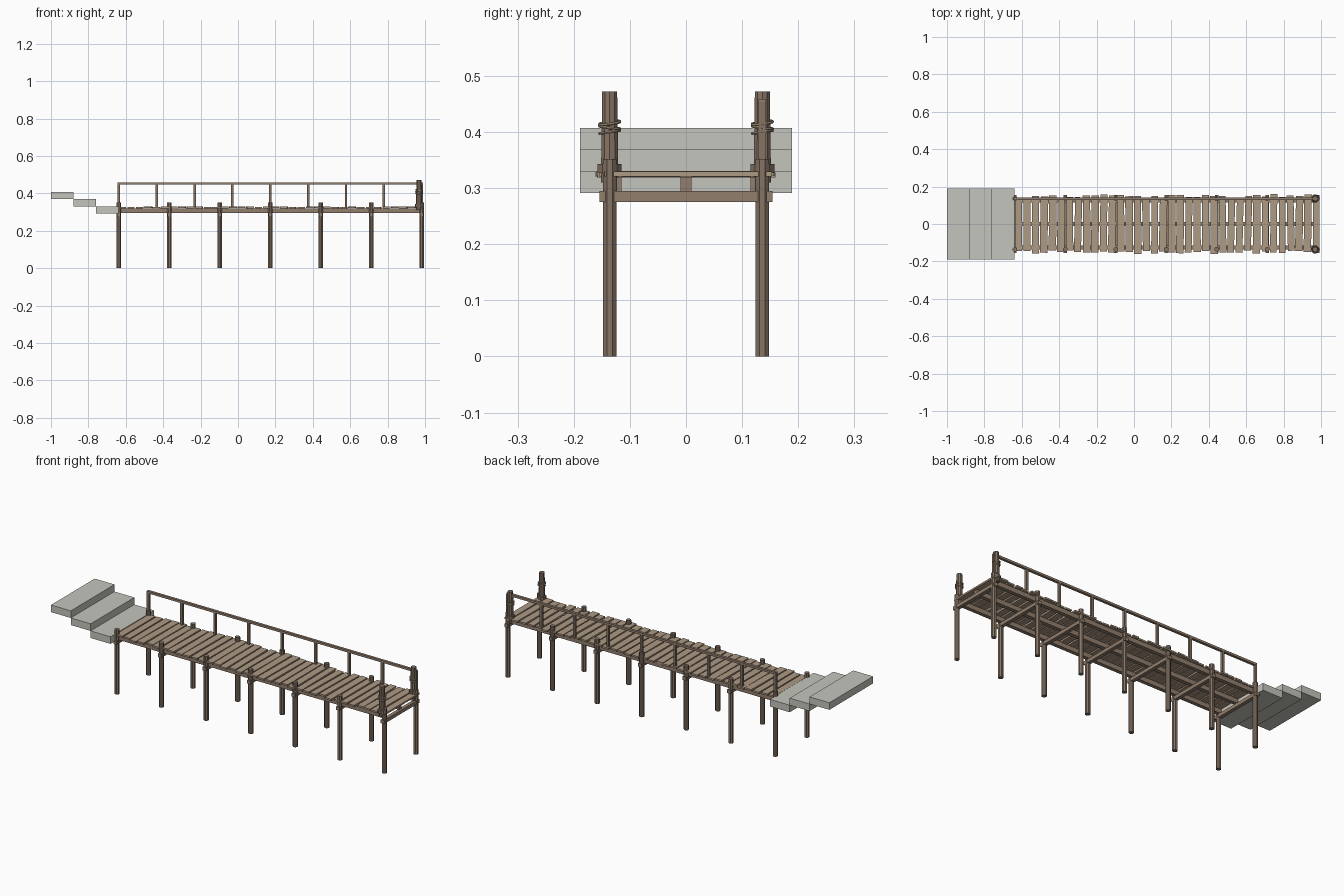
import bpy, bmesh, math, random
from mathutils import Matrix, Vector

if "Cube" in bpy.data.objects:
    bpy.data.objects.remove(bpy.data.objects["Cube"])

random.seed(7)


def material(name, rgb):
    m = bpy.data.materials.new(name)
    m.diffuse_color = (*rgb, 1)
    m.use_nodes = True
    m.node_tree.nodes["Principled BSDF"].inputs["Base Color"].default_value = m.diffuse_color
    return m


STONE = material("pale stone", (0.56, 0.56, 0.51))
PLANK = material("weathered plank", (0.42, 0.32, 0.23))
BEAM = material("brown timber", (0.29, 0.21, 0.155))
PILE = material("dark timber", (0.24, 0.175, 0.13))
ROPE = material("rope", (0.40, 0.31, 0.21))


def finish(bm, name, mat):
    mesh = bpy.data.meshes.new(name)
    bm.to_mesh(mesh)
    bm.free()
    mesh.materials.append(mat)
    ob = bpy.data.objects.new(name, mesh)
    bpy.context.collection.objects.link(ob)
    return ob


def box(bm, centre, size, rot=Matrix.Identity(4)):
    m = Matrix.Translation(centre) @ rot @ Matrix.Diagonal((*size, 1))
    bmesh.ops.create_cube(bm, size=1, matrix=m)


def post(bm, x, y, z0, z1, r0, r1, sides=8):
    bmesh.ops.create_cone(bm, cap_ends=True, segments=sides, radius1=r0, radius2=r1,
                          depth=z1 - z0, matrix=Matrix.Translation((x, y, (z0 + z1) / 2))
                          @ Matrix.Rotation(math.pi / sides, 4, 'Z'))


X0, X1, SIDE = -0.637, 0.982, 0.136
pile_x = [X0 + (X1 - X0) * i / 6 for i in range(7)]

# stone steps leading down to the deck
for i in range(3):
    bm = bmesh.new()
    box(bm, (-0.94 + 0.12 * i, 0, 0.388 - 0.0388 * i), (0.12, 0.378, 0.0388))
    finish(bm, f"stone_step_{i + 1}", STONE)

# piles in pairs, and the cross beam under each pair
piles, beams = bmesh.new(), bmesh.new()
for x in pile_x:
    for s in (-1, 1):
        post(piles, x, s * SIDE, 0, 0.352, 0.0132, 0.0132)
    box(beams, (x, 0, 0.285), (0.02, 0.308, 0.019))
finish(piles, "piles", PILE)
finish(beams, "cross_beams", BEAM)

# three long stringers under the planks
bm = bmesh.new()
for y in (-0.125, 0, 0.125):
    box(bm, ((X0 + X1) / 2, y, 0.3075), (X1 - X0, 0.02, 0.025))
finish(bm, "stringers", BEAM)

# uneven deck planks
bm = bmesh.new()
count = 36
pitch = (0.997 + 0.64) / count
for i in range(count):
    x = -0.64 + pitch * (i + 0.5)
    edge = i in (0, count - 1)
    turn = 0 if edge else random.uniform(-0.025, 0.025)
    rot = Matrix.Rotation(turn, 4, 'Z')
    box(bm, (x, random.uniform(-0.006, 0.006), 0.324 + random.uniform(-0.001, 0.002)),
        (pitch * random.uniform(0.78, 0.9), random.uniform(0.285, 0.312), 0.009), rot)
finish(bm, "deck_planks", PLANK)

# handrail along the back side
bm = bmesh.new()
for i in range(9):
    box(bm, (X0 + (X1 - X0) * i / 8, SIDE, 0.388), (0.013, 0.013, 0.13))
finish(bm, "rail_posts", PILE)
bm = bmesh.new()
box(bm, ((X0 + X1) / 2, SIDE, 0.453), (X1 - X0 + 0.012, 0.014, 0.012))
finish(bm, "handrail", BEAM)

# mooring posts at the far end, with a base collar and rope turns
for s, side in ((-1, "front"), (1, "back")):
    bm = bmesh.new()
    post(bm, 0.968, s * SIDE, 0.31, 0.472, 0.0165, 0.014, 10)
    post(bm, 0.968, s * SIDE, 0.327, 0.343, 0.0225, 0.0225, 10)
    finish(bm, f"{side}_mooring_post", PILE)
    for k in range(3):
        bpy.ops.mesh.primitive_torus_add(
            major_segments=14, minor_segments=6, major_radius=0.0185, minor_radius=0.0028,
            location=(0.968, s * SIDE, 0.400 + 0.008 * k),
            rotation=(0.14 * (-1) ** k, 0.06 * k, 0))
        ob = bpy.context.object
        ob.name = f"{side}_rope_turn_{k + 1}"
        ob.data.materials.append(ROPE)
